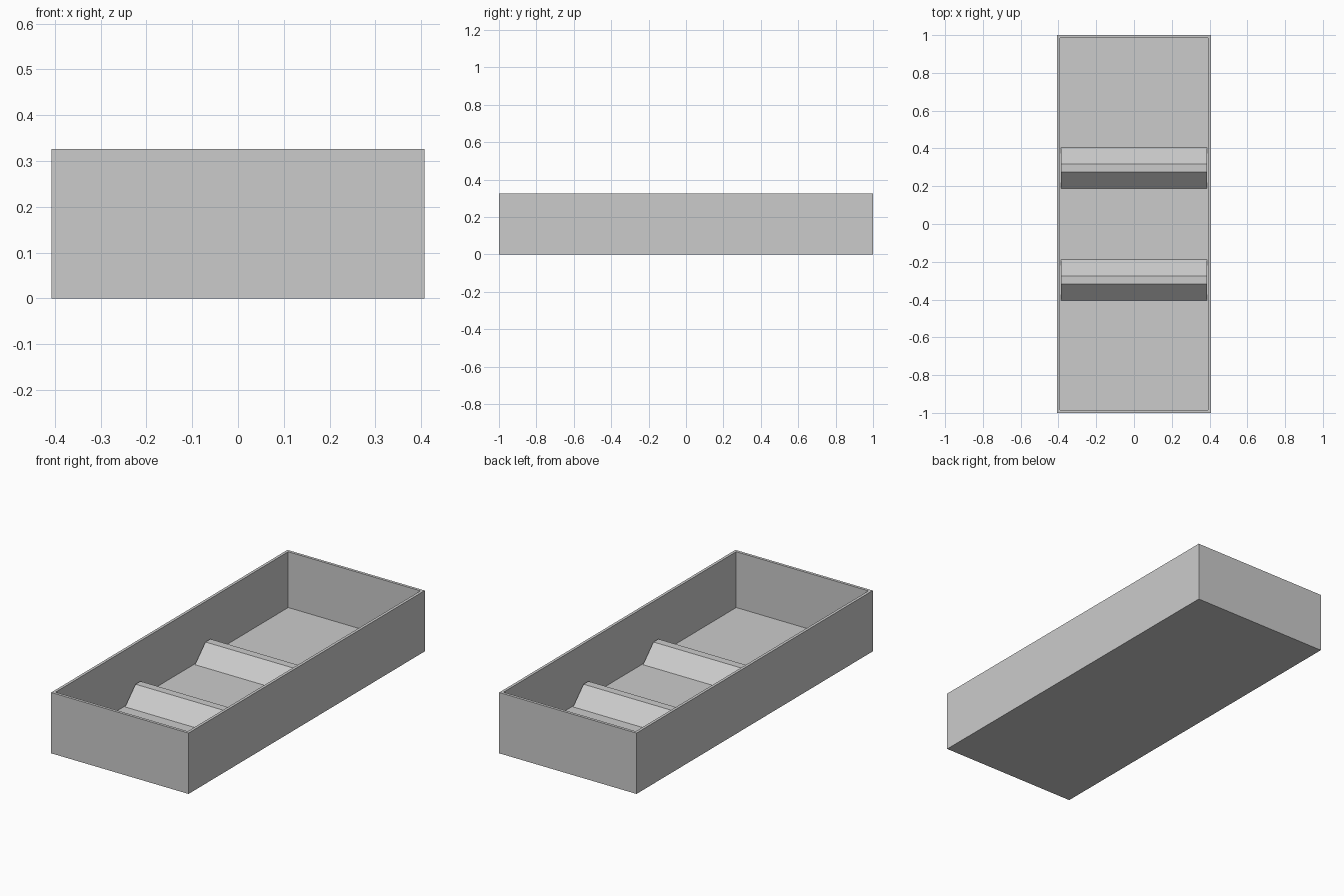
import bpy
import bmesh

if "Cube" in bpy.data.objects:
    bpy.data.objects.remove(bpy.data.objects["Cube"], do_unlink=True)

HALF_X, HALF_Y, HEIGHT = 0.407, 1.0, 0.326
WALL, FLOOR = 0.0215, 0.027
RIDGE_Y, RIDGE_TOP = 0.296, 0.115
RIDGE_HALF_BASE, RIDGE_HALF_TOP = 0.109, 0.021

grey = bpy.data.materials.new("light_grey")
grey.use_nodes = True
colour = (0.6, 0.6, 0.6, 1)
grey.diffuse_color = colour
grey.node_tree.nodes["Principled BSDF"].inputs["Base Color"].default_value = colour


def add_object(name, bm):
    bmesh.ops.recalc_face_normals(bm, faces=bm.faces)
    mesh = bpy.data.meshes.new(name)
    bm.to_mesh(mesh)
    bm.free()
    mesh.materials.append(grey)
    obj = bpy.data.objects.new(name, mesh)
    bpy.context.collection.objects.link(obj)
    return obj


# Open tray: box with its top inset to a rim and pushed down to the floor
bm = bmesh.new()
bmesh.ops.create_cube(bm, size=1)
for v in bm.verts:
    v.co.x *= 2 * HALF_X
    v.co.y *= 2 * HALF_Y
    v.co.z = (v.co.z + 0.5) * HEIGHT
bm.normal_update()
top = max(bm.faces, key=lambda f: f.calc_center_median().z)
bmesh.ops.inset_region(bm, faces=[top], thickness=WALL)
well = bmesh.ops.extrude_face_region(bm, geom=[top])["geom"]
bmesh.ops.delete(bm, geom=[top], context="FACES")
for v in well:
    if isinstance(v, bmesh.types.BMVert):
        v.co.z = FLOOR
add_object("tray", bm)


# Cross ridges: trapezoid profile spanning wall to wall
def add_ridge(name, y):
    bm = bmesh.new()
    x = HALF_X - WALL
    profile = [(-RIDGE_HALF_BASE, FLOOR), (RIDGE_HALF_BASE, FLOOR),
               (RIDGE_HALF_TOP, RIDGE_TOP), (-RIDGE_HALF_TOP, RIDGE_TOP)]
    end = bm.faces.new([bm.verts.new((-x, y + dy, z)) for dy, z in profile])
    geom = bmesh.ops.extrude_face_region(bm, geom=[end])["geom"]
    verts = [g for g in geom if isinstance(g, bmesh.types.BMVert)]
    bmesh.ops.translate(bm, verts=verts, vec=(2 * x, 0, 0))
    # Open underside and ends, since they lie against the tray
    hidden = [f for f in bm.faces
              if all(abs(v.co.z - FLOOR) < 1e-5 for v in f.verts)
              or all(abs(v.co.x - f.verts[0].co.x) < 1e-5 for v in f.verts)]
    bmesh.ops.recalc_face_normals(bm, faces=bm.faces)
    bmesh.ops.delete(bm, geom=hidden, context="FACES")
    obj = add_object(name, bm)
    # Keep the open shell facing upward
    if sum(p.normal.z for p in obj.data.polygons) < 0:
        obj.data.flip_normals()


add_ridge("front_ridge", -RIDGE_Y)
add_ridge("back_ridge", RIDGE_Y)
